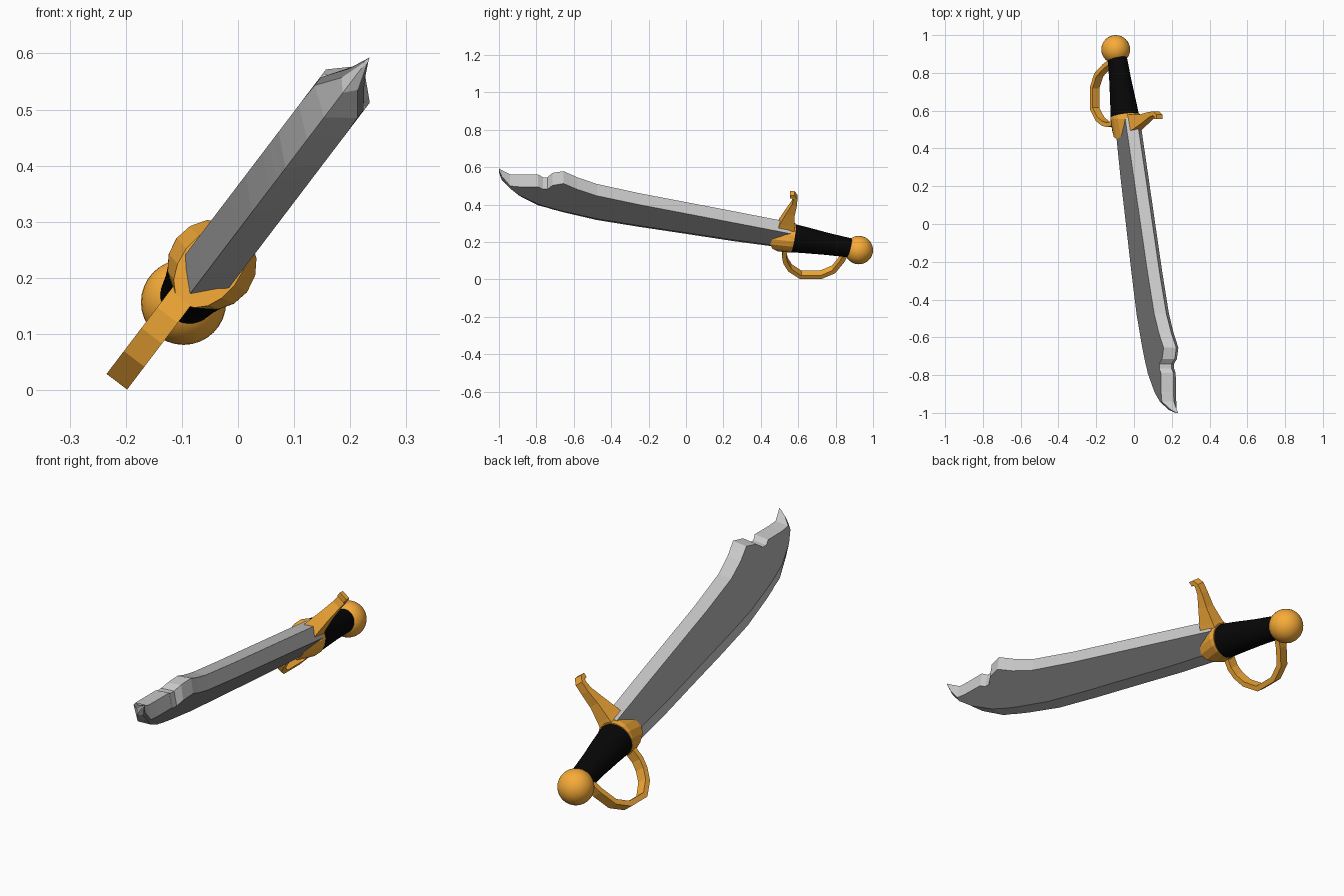
import bpy, bmesh
from math import sin, cos, pi, hypot

if "Cube" in bpy.data.objects:
    bpy.data.objects.remove(bpy.data.objects["Cube"])

# The sword lies in one tilted plane: y runs along it, s across the blade, t through its thickness.
T0 = -0.172


def place(y, s, t):
    t += T0
    return (0.605 * s + 0.796 * t, y, 0.796 * s - 0.605 * t)


def material(name, color):
    m = bpy.data.materials.new(name)
    m.diffuse_color = color
    m.use_nodes = True
    m.node_tree.nodes["Principled BSDF"].inputs["Base Color"].default_value = m.diffuse_color
    return m


gold = material("gold", (0.93, 0.41, 0.04, 1))
black = material("black", (0.002, 0.002, 0.002, 1))
steel = material("steel", (0.8, 0.8, 0.8, 1))
dark_steel = material("dark_steel", (0.19, 0.19, 0.19, 1))


def finish(name, bm, mats, smooth=False):
    bmesh.ops.remove_doubles(bm, verts=bm.verts, dist=0.0005)
    bmesh.ops.recalc_face_normals(bm, faces=bm.faces)
    me = bpy.data.meshes.new(name)
    bm.to_mesh(me)
    bm.free()
    ob = bpy.data.objects.new(name, me)
    bpy.context.collection.objects.link(ob)
    for m in mats:
        me.materials.append(m)
    for p in me.polygons:
        p.use_smooth = smooth and len(p.vertices) <= 4
    return ob


def loft(name, rings, mats, smooth=False, second=()):
    """Skin the rings; strips listed in second get the second material."""
    bm = bmesh.new()
    vs = [[bm.verts.new(place(*p)) for p in r] for r in rings]
    n = len(rings[0])
    for a, b in zip(vs, vs[1:]):
        for i in range(n):
            j = (i + 1) % n
            f = bm.faces.new((a[i], a[j], b[j], b[i]))
            f.material_index = int(i in second)
    bm.faces.new(vs[0])
    bm.faces.new(vs[-1])
    return finish(name, bm, mats, smooth)


def sweep(name, path, mat, dt=0.0):
    """Rectangular bar along (y, s, width, half thickness) points."""
    rings = []
    for i, (y, s, w, h) in enumerate(path):
        a, b = path[max(i - 1, 0)], path[min(i + 1, len(path) - 1)]
        dy, ds = b[0] - a[0], b[1] - a[1]
        l = hypot(dy, ds)
        ny, ns = -ds / l * w / 2, dy / l * w / 2
        rings.append([(y + ny, s + ns, dt - h), (y + ny, s + ns, dt + h),
                      (y - ny, s - ns, dt + h), (y - ny, s - ns, dt - h)])
    return loft(name, rings, [mat])


# Blade: ridged spine, dark flat sides, bevelled cutting edge, notched clip point
stations = [  # y, spine ridge, upper side line, lower side line, edge, half thickness
    (0.56, 0.252, 0.213, 0.12, 0.075, 0.049),
    (0.25, 0.328, 0.288, 0.172, 0.127, 0.049),
    (0.0, 0.388, 0.348, 0.22, 0.175, 0.049),
    (-0.25, 0.448, 0.408, 0.267, 0.222, 0.049),
    (-0.477, 0.51, 0.468, 0.313, 0.268, 0.049),
    (-0.58, 0.554, 0.51, 0.342, 0.298, 0.049),
    (-0.655, 0.596, 0.55, 0.363, 0.32, 0.049),
    (-0.715, 0.584, 0.537, 0.383, 0.34, 0.049),
    (-0.74, 0.555, 0.512, 0.392, 0.35, 0.049),
    (-0.765, 0.555, 0.512, 0.402, 0.358, 0.049),
    (-0.79, 0.573, 0.527, 0.411, 0.366, 0.049),
    (-0.89, 0.573, 0.528, 0.47, 0.43, 0.049),
    (-0.94, 0.575, 0.533, 0.515, 0.48, 0.048),
    (-0.985, 0.603, 0.575, 0.555, 0.535, 0.018),
    (-1.0, 0.614, 0.606, 0.60, 0.59, 0.003),
]
loft("blade", [[(y, r, 0), (y, up, h), (y, lo, h), (y, ed, 0), (y, lo, -h), (y, up, -h)]
               for y, r, up, lo, ed, h in stations],
     [steel, dark_steel], second=(1, 4))

# Grip: tapered round handle
N = 32
loft("grip", [[(y + 0.2 * r * sin(2 * pi * k / N), s + r * sin(2 * pi * k / N), r * cos(2 * pi * k / N))
               for k in range(N)]
              for y, s, r in [(0.56, 0.148, 0.076), (0.65, 0.13, 0.068),
                              (0.76, 0.106, 0.058), (0.89, 0.078, 0.05)]],
     [black], True)

# Pommel: ball
bm = bmesh.new()
bmesh.ops.create_uvsphere(bm, u_segments=32, v_segments=16, radius=0.076)
bmesh.ops.translate(bm, verts=bm.verts, vec=place(0.924, 0.066, 0))
finish("pommel", bm, [gold], True)

# Collar: round at the grip, with a pointed tongue on each blade side
A = [2 * pi * k / 16 for k in range(16)]
loft("collar", [
    [(0.572 + 0.016 * sin(a), 0.148 + 0.079 * sin(a), 0.079 * cos(a)) for a in A],
    [(0.555, 0.150 + 0.081 * sin(a), 0.079 * cos(a)) for a in A],
    [(0.53 - 0.08 * cos(a) ** 2, 0.145 + 0.082 * sin(a), 0.054 * cos(a)) for a in A],
], [gold])

# Quillon: tapered prong with a small hook
sweep("quillon", [
    (0.532, 0.20, 0.10, 0.04), (0.54, 0.25, 0.08, 0.032),
    (0.558, 0.32, 0.048, 0.024), (0.579, 0.38, 0.028, 0.02),
    (0.585, 0.42, 0.022, 0.02), (0.574, 0.438, 0.022, 0.02),
    (0.557, 0.438, 0.022, 0.02),
], gold)

# Knuckle bow: faceted strap from collar to pommel
sweep("knuckle_bow", [(y, s, 0.024, 0.023) for y, s in [
    (0.535, 0.09), (0.525, 0.03), (0.532, -0.012), (0.556, -0.06),
    (0.613, -0.107), (0.72, -0.107), (0.79, -0.07),
    (0.835, 0.0), (0.862, 0.06)]], gold, -0.009)
